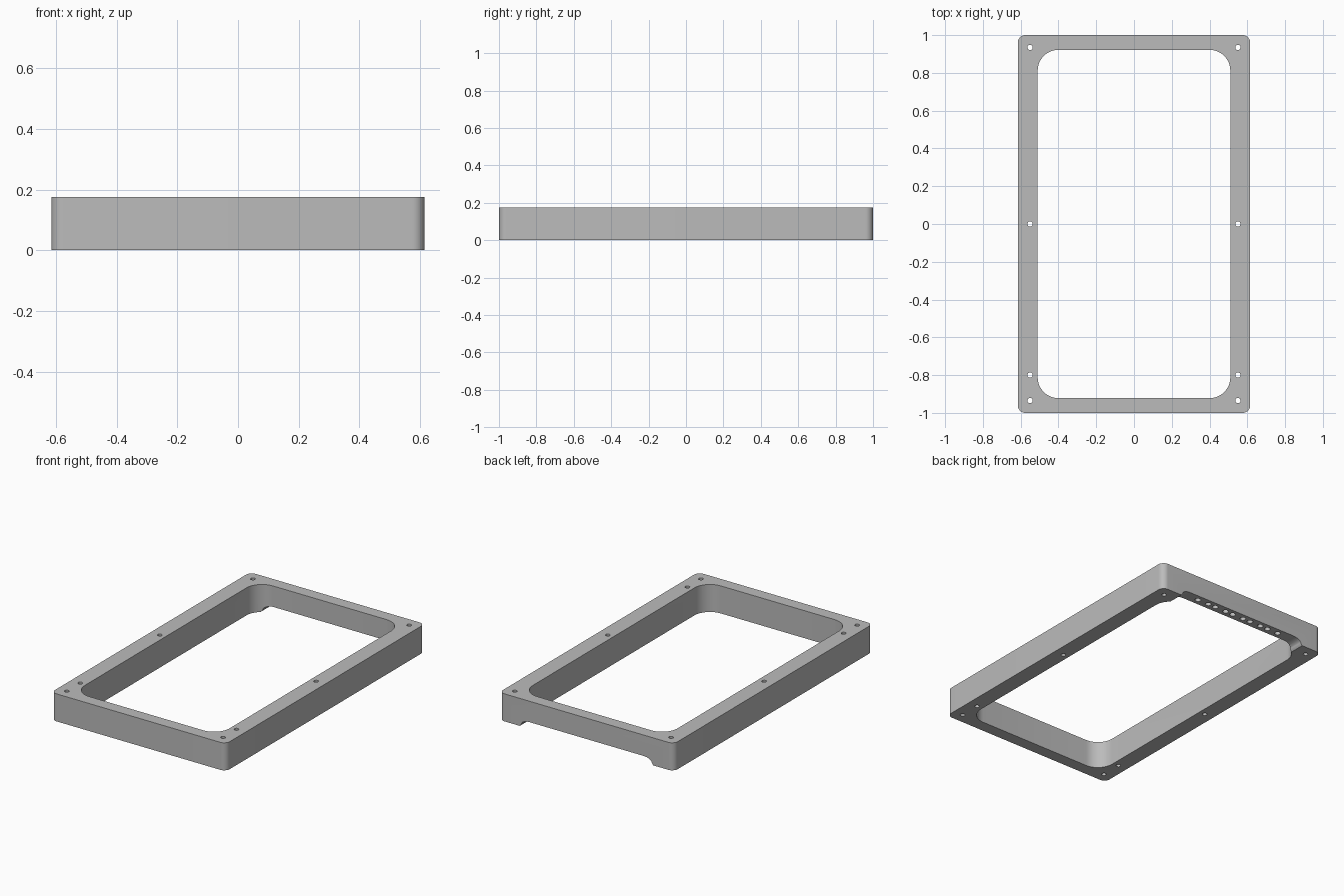
import bpy
import bmesh
from math import cos, sin, pi
from mathutils import Vector

cube = bpy.data.objects.get("Cube")
if cube:
    bpy.data.objects.remove(cube, do_unlink=True)

HEIGHT = 0.175

grey = bpy.data.materials.new("plain grey")
grey.use_nodes = True
COLOUR = (0.5, 0.5, 0.5, 1)
grey.diffuse_color = COLOUR
grey.node_tree.nodes["Principled BSDF"].inputs["Base Color"].default_value = COLOUR


def circle(x, y, r, n=24):
    return [(x + r * cos(2 * pi * i / n), y + r * sin(2 * pi * i / n)) for i in range(n)]


def rounded_rect(hx, hy, r, n=12):
    points = []
    for q, (sx, sy) in enumerate([(1, 1), (-1, 1), (-1, -1), (1, -1)]):
        for i in range(n + 1):
            a = (q + i / n) * pi / 2
            points.append((sx * (hx - r) + r * cos(a), sy * (hy - r) + r * sin(a)))
    return points


def add_prism(bm, points, offset):
    """Extrude a closed loop of 3D points along an offset."""
    face = bm.faces.new([bm.verts.new(p) for p in points])
    extruded = bmesh.ops.extrude_face_region(bm, geom=[face], use_keep_orig=True)["geom"]
    moved = [v for v in extruded if isinstance(v, bmesh.types.BMVert)]
    bmesh.ops.translate(bm, verts=moved, vec=Vector(offset))


def make_solid(name, outlines, z0, z1):
    bm = bmesh.new()
    for outline in outlines:
        add_prism(bm, [(x, y, z0) for x, y in outline], (0, 0, z1 - z0))
    return finish(bm, name)


def finish(bm, name):
    bmesh.ops.recalc_face_normals(bm, faces=bm.faces)
    mesh = bpy.data.meshes.new(name)
    bm.to_mesh(mesh)
    bm.free()
    mesh.materials.append(grey)
    obj = bpy.data.objects.new(name, mesh)
    bpy.context.collection.objects.link(obj)
    return obj


def cut(target, cutter):
    """Subtract the cutter, then discard it."""
    bpy.context.view_layer.objects.active = target
    mod = target.modifiers.new("cut", "BOOLEAN")
    mod.operation = "DIFFERENCE"
    mod.solver = "EXACT"
    mod.object = cutter
    bpy.ops.object.modifier_apply(modifier=mod.name)
    bpy.data.objects.remove(cutter, do_unlink=True)


# Rectangular frame body
frame = make_solid("frame", [rounded_rect(0.615, 1.0, 0.04)], 0, HEIGHT)

# Central opening and screw holes
openings = [rounded_rect(0.51, 0.922, 0.11)]
for side in (-1, 1):
    for y in (0.935, 0, -0.8, -0.935):
        openings.append(circle(side * 0.55, y, 0.014))
cut(frame, make_solid("openings_cutter", openings, -0.1, HEIGHT + 0.1))

# Shallow notch with curved ends under the back rail
half = [(0.49, -0.02), (0.47, 0)]
half += [(0.40 + 0.06 * sin(a), 0.042 - 0.03 * (1 - cos(a)))
         for a in (i * pi / 16 for i in range(8, -1, -1))]
profile = half + [(-x, z) for x, z in reversed(half)]
bm = bmesh.new()
add_prism(bm, [(x, 0.75, z) for x, z in profile], (0, 0.4, 0))
cut(frame, finish(bm, "notch_cutter"))

# Row of paired blind sockets in the notch ceiling
sockets = [circle(0.135 * pair + side * 0.04, 0.962, 0.018)
           for pair in range(-2, 3) for side in (-1, 1)]
cut(frame, make_solid("sockets_cutter", sockets, -0.1, 0.14))

# Smooth the rounded corners and hole walls
bpy.ops.object.select_all(action="DESELECT")
frame.select_set(True)
bpy.context.view_layer.objects.active = frame
bpy.ops.object.shade_smooth_by_angle(angle=pi / 6)
